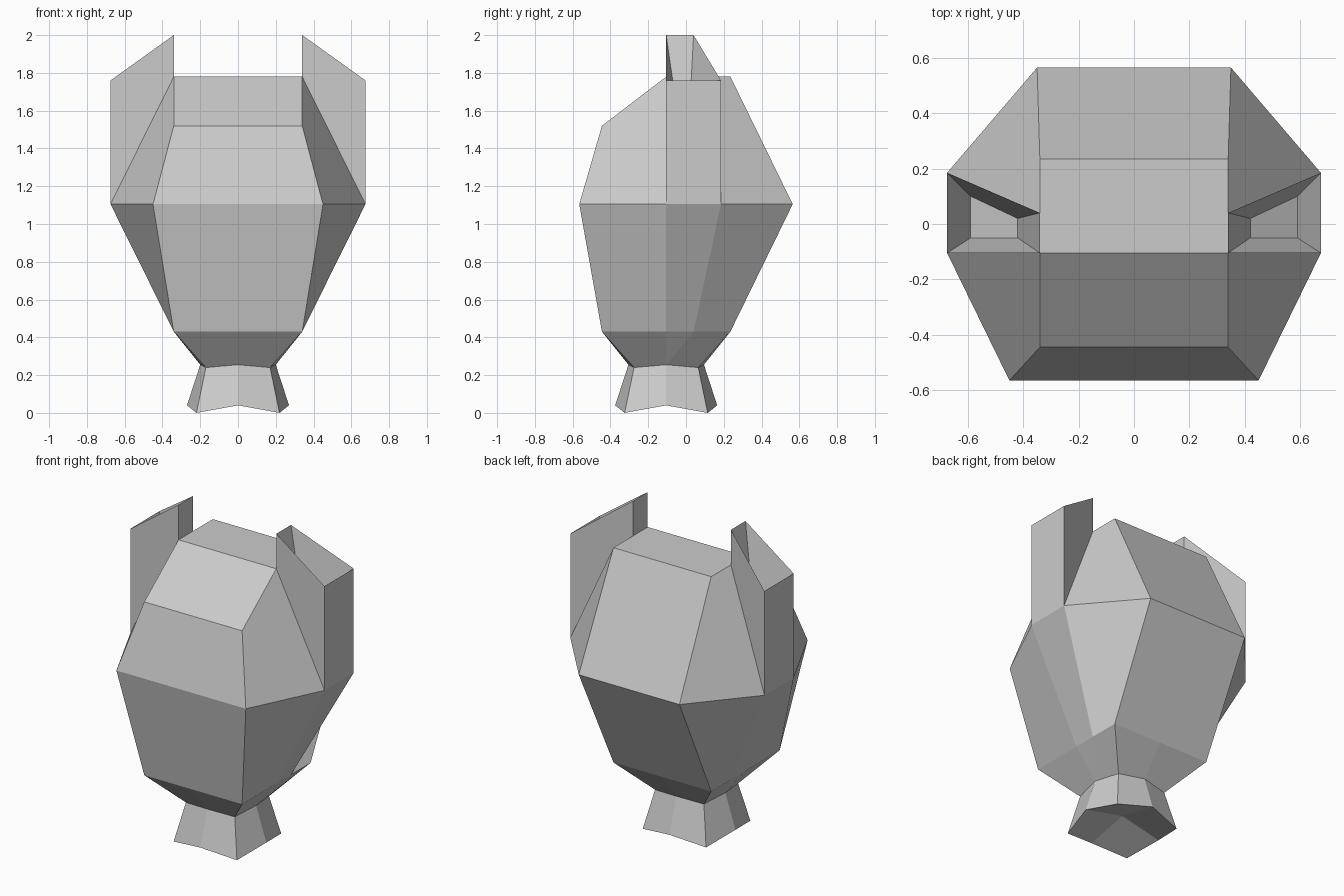
import bpy, bmesh

if "Cube" in bpy.data.objects:
    bpy.data.objects.remove(bpy.data.objects["Cube"], do_unlink=True)

grey = bpy.data.materials.new("plain grey")
grey.use_nodes = True
grey.diffuse_color = (0.6, 0.6, 0.6, 1)
grey.node_tree.nodes["Principled BSDF"].inputs["Base Color"].default_value = grey.diffuse_color

AXIS_Y = -0.105   # centre line of neck and flat front of the ears


def at(points, z):
    return [(x, y, z) for x, y in points]


def loft(bm, low, high, closed=False, skip=()):
    """Bridge two equally long rows of points with flat faces."""
    count = len(low)
    for i in range(count if closed else count - 1):
        if i in skip:
            continue
        j = (i + 1) % count
        quad = []
        for p in (low[i], low[j], high[j], high[i]):
            if p not in quad:
                quad.append(p)
        bm.faces.new([bm.verts.new(p) for p in quad])


def cap(bm, points):
    bm.faces.new([bm.verts.new(p) for p in points])


def finish(bm, name, mirror=False):
    bmesh.ops.remove_doubles(bm, verts=bm.verts, dist=0.0005)
    mesh = bpy.data.meshes.new(name)
    bm.to_mesh(mesh)
    bm.free()
    mesh.materials.append(grey)
    obj = bpy.data.objects.new(name, mesh)
    bpy.context.collection.objects.link(obj)
    if mirror:
        obj.modifiers.new("mirror", 'MIRROR')
    return obj


def neck_ring(mid, corner, z_mid, z_corner):
    """Square ring with bowed sides; starts at the front middle."""
    signs = [(0, -1), (1, -1), (1, 0), (1, 1), (0, 1), (-1, 1), (-1, 0), (-1, -1)]
    ring = []
    for sx, sy in signs:
        r, z = (corner, z_corner) if sx and sy else (mid, z_mid)
        ring.append((sx * r, AXIS_Y + sy * r, z))
    return ring


collar = neck_ring(0.2, 0.17, 0.255, 0.24)
foot = neck_ring(0.27, 0.22, 0.04, 0)

# Head: half outlines from front middle to back middle, mirrored
belt = at([(0, -0.565), (0.45, -0.565), (0.675, AXIS_Y),
           (0.675, 0.185), (0.35, 0.565), (0, 0.565)], 1.105)
plan = [(0, -0.445), (0.34, -0.445), (0.34, AXIS_Y),
        (0.34, 0.04), (0.34, 0.235), (0, 0.235)]
jaw = at(plan, 0.43)
crown = at(plan[:2], 1.52) + at(plan[2:], 1.78)
half_collar = [collar[i] for i in (0, 1, 2, 2, 3, 4)]
crown_front = (0, AXIS_Y, 1.78)

bm = bmesh.new()
loft(bm, half_collar, jaw)
loft(bm, jaw, belt)
loft(bm, belt, crown, skip=(2,))
cap(bm, [crown[0], crown[1], crown[2], crown_front])
cap(bm, [crown_front] + crown[2:])
finish(bm, "head", mirror=True)

# Ears: upright blocks with a sloping rim and a tapered hollow
root = [belt[2], belt[3], crown[3], crown[2]]
rim = [(x, y, 1.76 if x > 0.5 else 2) for x, y, z in root]
floor = at([(0.59, -0.05), (0.59, 0.1)], 1.5) + at([(0.42, 0.02), (0.42, -0.05)], 1.62)
bm = bmesh.new()
loft(bm, root, rim, closed=True)
loft(bm, rim, floor, closed=True)
cap(bm, floor)
finish(bm, "ears", mirror=True)

# Neck: flared stem with a hollow pyramid underneath
bm = bmesh.new()
loft(bm, foot, collar, closed=True)
peak = (0, AXIS_Y, 0.1)
for i in range(1, 8, 2):
    cap(bm, [peak, foot[(i + 1) % 8], foot[i], foot[i - 1]])
finish(bm, "neck")
